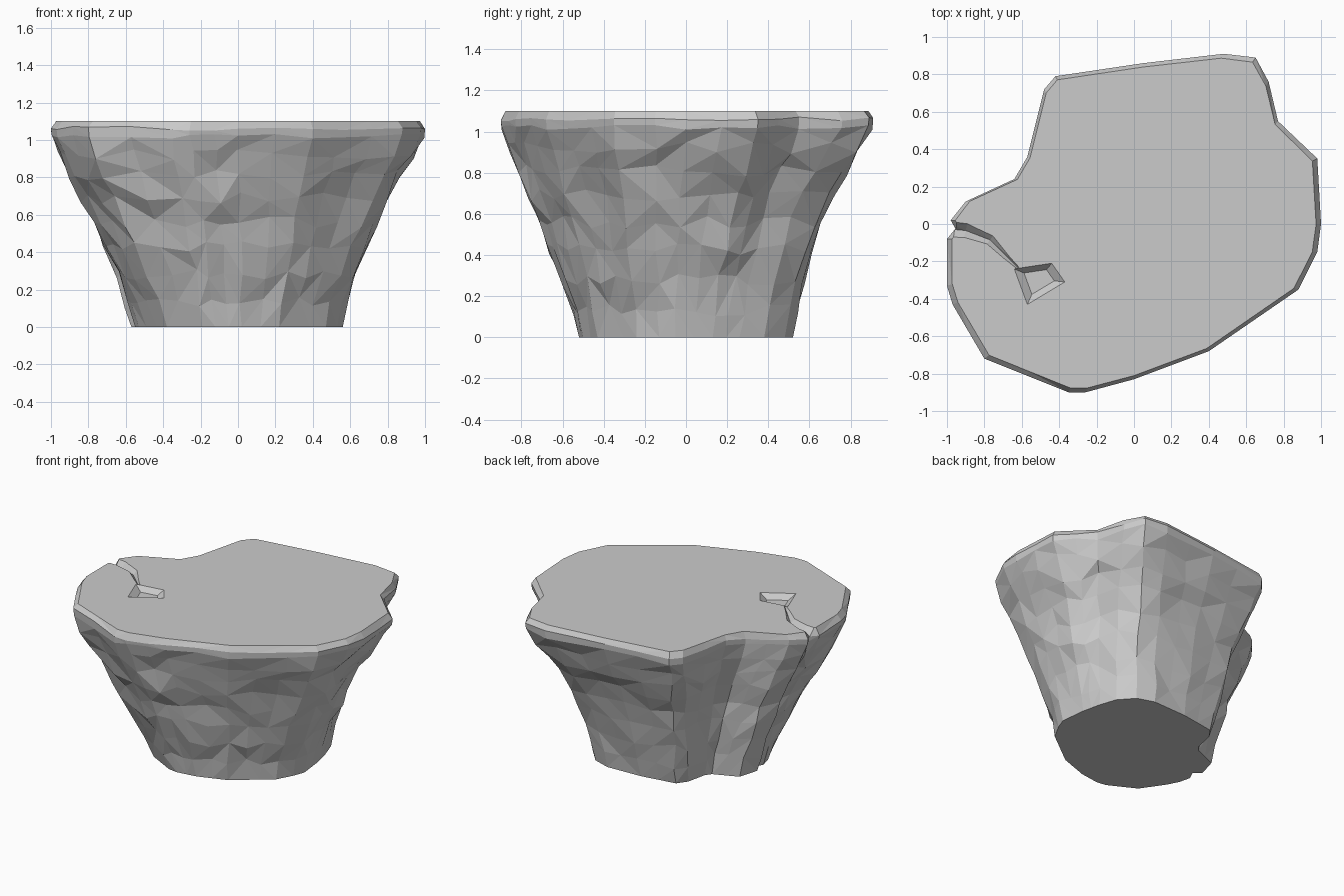
import bpy, bmesh, math, random
from mathutils import Vector, noise

if "Cube" in bpy.data.objects:
    bpy.data.objects.remove(bpy.data.objects["Cube"])

random.seed(7)

# Matching outline points, counter-clockwise: (rim x, rim y, foot x, foot y)
OUTLINE = [
    (1.0, 0.0, .56, -.05), (.98, .35, .54, .13), (.77, .55, .51, .26),
    (.72, .76, .47, .38), (.65, .89, .38, .48), (.48, .91, .26, .52),
    (.05, .86, .0, .51), (-.42, .79, -.25, .47), (-.48, .72, -.30, .40),
    (-.57, .36, -.33, .26), (-.64, .24, -.36, .22), (-.90, .12, -.53, .15),
    (-.98, .02, -.57, .01), (-.955, -.025, -.52, -.03), (-1.0, -.08, -.55, -.09),
    (-1.0, -.33, -.53, -.17), (-.97, -.43, -.49, -.25), (-.80, -.72, -.38, -.41),
    (-.35, -.90, -.19, -.51), (-.26, -.90, -.12, -.52), (.0, -.83, .02, -.50),
    (.40, -.68, .22, -.43), (.88, -.35, .47, -.24), (.98, -.15, .53, -.13),
]
# Height and how far the wall has flared from foot (0) to rim (1)
LEVELS = [(0, 0), (.13, .08), (.28, .20), (.43, .33), (.56, .45),
          (.69, .59), (.81, .74), (.92, .88), (1.02, .99), (1.06, 1), (1.1, .94)]


def refine(points, longest=.25):
    """Split long outline edges so the facets are even."""
    out = []
    for a, b in zip(points, points[1:] + points[:1]):
        n = max(1, math.ceil(math.dist(a[:2], b[:2]) / longest))
        out += [tuple(p + (q - p) * i / n for p, q in zip(a, b)) for i in range(n)]
    return out


def loft(name, rings):
    """Closed solid through rings of equal length."""
    bm = bmesh.new()
    rows = [[bm.verts.new(p) for p in ring] for ring in rings]
    n = len(rows[0])
    for lo, hi in zip(rows, rows[1:]):
        for i in range(n):
            a, b, c, d = lo[i], lo[(i + 1) % n], hi[(i + 1) % n], hi[i]
            if random.random() < .5:
                bm.faces.new((a, b, c))
                bm.faces.new((a, c, d))
            else:
                bm.faces.new((a, b, d))
                bm.faces.new((b, c, d))
    bm.faces.new(rows[0][::-1])
    bm.faces.new(rows[-1])
    bmesh.ops.recalc_face_normals(bm, faces=bm.faces)
    mesh = bpy.data.meshes.new(name)
    bm.to_mesh(mesh)
    bm.free()
    ob = bpy.data.objects.new(name, mesh)
    bpy.context.collection.objects.link(ob)
    return ob


# Rock body: flared, faceted wall with a bevelled rim, flat top and foot
outline = refine(OUTLINE)
rings = []
for z, t in LEVELS:
    ring = []
    wall = 0 < z < 1
    for tx, ty, bx, by in outline:
        top, foot = Vector((tx, ty)), Vector((bx, by))
        # steep then overhanging at the back right, fuller at the front left
        lean = top.normalized().dot(Vector((.6, .8))) ** 3
        s = t - .35 * t * (1 - t) * lean if z < 1 else t
        p = foot.lerp(top, s)
        dz = 0
        if wall:
            bump = .022 * noise.noise(Vector((p.x * 3, p.y * 3, z * 6)))
            out = p.normalized()
            p += out * (bump + random.uniform(-.007, .007))
            p += Vector((-out.y, out.x)) * random.uniform(-.012, .012)
            dz = random.uniform(-.03, .03)
        elif 0 < z < 1.1:
            dz = random.uniform(-.012, .012)
        ring.append((p.x, p.y, z + dz))
    rings.append(ring)
rock = loft("rock", rings)

# Shallow four-sided pit in the top
pit = [(-.64, -.24), (-.44, -.21), (-.37, -.31), (-.57, -.43)]


def scaled(k, z):
    return [(-.51 + (x + .51) * k, -.295 + (y + .295) * k, z) for x, y in pit]


cutters = [loft("pit_cutter", [scaled(.6, 1.065), scaled(1.0, 1.1), scaled(1.05, 1.15)])]

# Crack across the top from the rim to the pit
path = [(-1.06, -.02), (-.90, -.035), (-.77, -.085), (-.62, -.235)]
sections = []
for i, (x, y) in enumerate(path):
    a, b = Vector(path[max(i - 1, 0)]), Vector(path[min(i + 1, 3)])
    d = (b - a).normalized()
    side = Vector((-d.y, d.x)) * (.055, .05, .04, .015)[i]
    depth = (.06, .045, .03, .012)[i]
    sections.append([(x - side.x, y - side.y, 1.115), (x, y, 1.1 - depth),
                     (x + side.x, y + side.y, 1.115)])
cutters.append(loft("crack_cutter", sections))

# Cut the pit and crack into the rock
for cutter in cutters:
    cutter.hide_render = True
    cutter.hide_set(True)
    mod = rock.modifiers.new(cutter.name, 'BOOLEAN')
    mod.operation = 'DIFFERENCE'
    mod.solver = 'EXACT'
    mod.object = cutter
